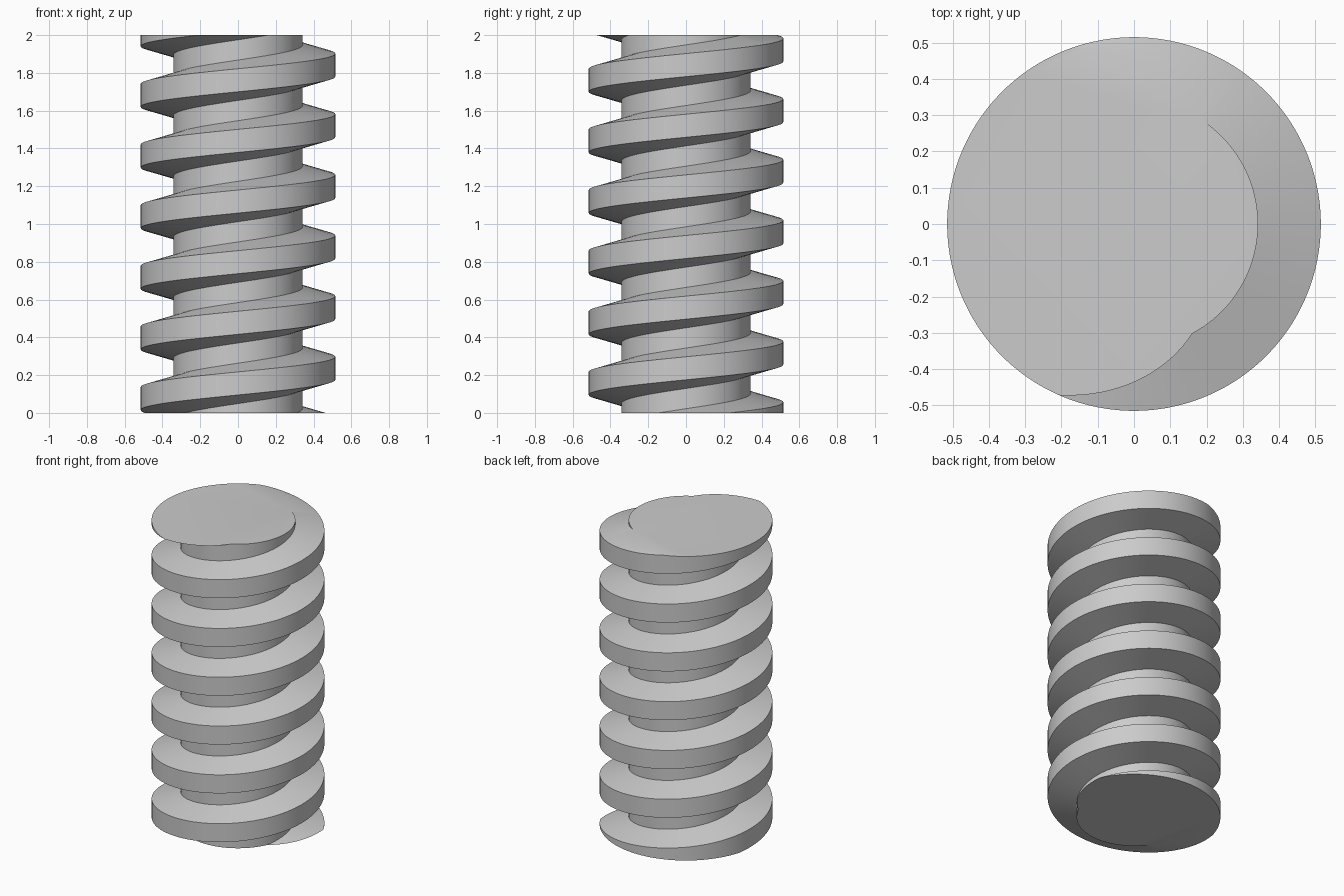
import bpy, bmesh, math

if "Cube" in bpy.data.objects:
    bpy.data.objects.remove(bpy.data.objects["Cube"])

HEIGHT, PITCH = 2.0, 0.321
R_ROOT, R_CREST = 0.342, 0.515
CREST_HALF, FLANK = 0.061, 0.046      # half crest width, axial run of each flank
PHASE = math.radians(178)             # angle of the crest centre at the top face
SEGS, TURNS = 120, 9

# trapezoidal thread profile: (radius, axial offset)
profile = [(R_ROOT, -CREST_HALF - FLANK), (R_CREST, -CREST_HALF),
           (R_CREST, CREST_HALF), (R_ROOT, CREST_HALF + FLANK)]

bm = bmesh.new()

# sweep the profile up a right-handed helix, longer than the rod at both ends
rings = []
for i in range(SEGS * TURNS + 1):
    turn = i / SEGS - (TURNS - 1)
    a = PHASE + turn * math.tau
    z = HEIGHT + (turn + 0.0) * PITCH
    rings.append([bm.verts.new((r * math.cos(a), r * math.sin(a), z + dz))
                  for r, dz in profile])

for i in range(SEGS * TURNS):
    p, q = rings[i], rings[i + 1]
    for j in range(3):                # lower flank, crest, upper flank
        bm.faces.new((p[j], q[j], q[j + 1], p[j + 1]))
    if i + SEGS < SEGS * TURNS:       # root strip up to the next turn
        u, v = rings[i + SEGS], rings[i + SEGS + 1]
        bm.faces.new((p[3], q[3], v[0], u[0]))

# trim flat at both ends and cap
for z, n in ((0.0, -1), (HEIGHT, 1)):
    bmesh.ops.bisect_plane(bm, geom=bm.verts[:] + bm.edges[:] + bm.faces[:], dist=1e-6,
                           plane_co=(0, 0, z), plane_no=(0, 0, n), clear_outer=True)
    rim = [e for e in bm.edges if e.is_boundary
           and all(abs(v.co.z - z) < 1e-4 for v in e.verts)]
    bmesh.ops.edgeloop_fill(bm, edges=rim)
bmesh.ops.recalc_face_normals(bm, faces=bm.faces[:])

mesh = bpy.data.meshes.new("threaded_rod")
bm.to_mesh(mesh)
bm.free()
rod = bpy.data.objects.new("threaded_rod", mesh)
bpy.context.collection.objects.link(rod)

# plain grey metal
grey = bpy.data.materials.new("grey_metal")
grey.diffuse_color = (0.6, 0.6, 0.6, 1)
grey.use_nodes = True
grey.node_tree.nodes["Principled BSDF"].inputs["Base Color"].default_value = grey.diffuse_color
mesh.materials.append(grey)

bpy.context.view_layer.objects.active = rod
rod.select_set(True)
bpy.ops.object.shade_smooth_by_angle(angle=math.radians(30))
